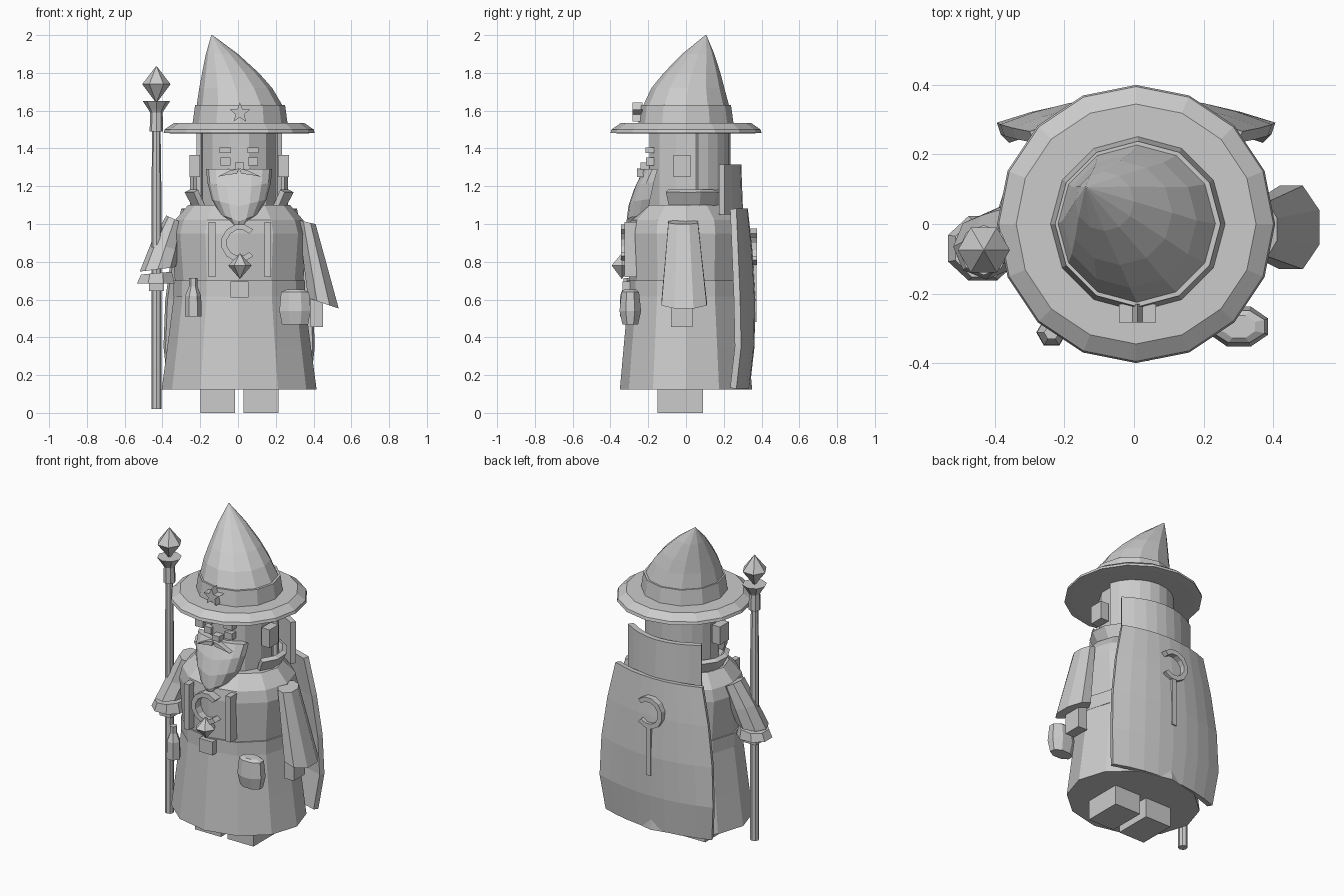
import bpy, bmesh
from math import sin, cos, pi, radians
from mathutils import Vector

if "Cube" in bpy.data.objects:
    bpy.data.objects.remove(bpy.data.objects["Cube"], do_unlink=True)

stone = bpy.data.materials.new("plain grey")
stone.use_nodes = True
stone.diffuse_color = (0.6, 0.6, 0.6, 1)
stone.node_tree.nodes["Principled BSDF"].inputs["Base Color"].default_value = (0.6, 0.6, 0.6, 1)
CX = 0.006


def make(name, verts, faces):
    mesh = bpy.data.meshes.new(name)
    bm = bmesh.new()
    vs = [bm.verts.new(v) for v in verts]
    for f in faces:
        bm.faces.new([vs[i] for i in f])
    bmesh.ops.remove_doubles(bm, verts=bm.verts, dist=1e-5)
    bmesh.ops.recalc_face_normals(bm, faces=bm.faces)
    bm.to_mesh(mesh)
    bm.free()
    mesh.materials.append(stone)
    ob = bpy.data.objects.new(name, mesh)
    bpy.context.collection.objects.link(ob)
    return ob


def loft(name, rings):
    """Skin a list of equal closed rings and cap both ends."""
    n = len(rings[0])
    faces = [(r * n + i, r * n + (i + 1) % n, (r + 1) * n + (i + 1) % n, (r + 1) * n + i)
             for r in range(len(rings) - 1) for i in range(n)]
    faces += [tuple(range(n)), tuple((len(rings) - 1) * n + i for i in range(n))]
    return make(name, [p for r in rings for p in r], faces)


def ring(n, x, y, z, rx, ry, tilt=0, turn=0):
    """Elliptical ring; tilt lowers it along x."""
    pts = []
    for i in range(n):
        a = 2 * pi * i / n + turn
        pts.append(Vector((x + rx * cos(a), y + ry * sin(a), z - tilt * cos(a))))
    return pts


def turned(name, n, x, y, profile, turn=0):
    return loft(name, [ring(n, x, y, z, r, r, turn=turn) for z, r in profile])


def box(name, x0, x1, y0, y1, z0, z1):
    return loft(name, [[(x0, y0, z), (x1, y0, z), (x1, y1, z), (x0, y1, z)] for z in (z0, z1)])


def plate(name, outline, y0, y1):
    """Extrude an x/z outline along y."""
    return loft(name, [[(x, y, z) for x, z in outline] for y in (y0, y1)])


def sheet(name, rows, thickness):
    """Open grid of points, thickened."""
    n = len(rows[0])
    faces = [(r * n + i, r * n + i + 1, (r + 1) * n + i + 1, (r + 1) * n + i)
             for r in range(len(rows) - 1) for i in range(n - 1)]
    ob = make(name, [p for r in rows for p in r], faces)
    mod = ob.modifiers.new("thickness", "SOLIDIFY")
    mod.thickness = thickness
    mod.offset = 0
    return ob


def crescent(name, x, z, r_out, r_in, y0, y1):
    angles = [radians(45 + 30 * i) for i in range(10)]
    pts = [(x + r_out * cos(a), z + r_out * sin(a)) for a in angles]
    pts += [(x + r_in * cos(a), z + r_in * sin(a)) for a in reversed(angles)]
    n = len(angles)
    verts = [(px, y, pz) for y in (y0, y1) for px, pz in pts]
    m = 2 * n
    faces = [(i, (i + 1) % m, (i + 1) % m + m, i + m) for i in range(m)]
    for i in range(n - 1):
        q = (i, i + 1, m - 2 - i, m - 1 - i)
        faces += [q, tuple(k + m for k in q)]
    return make(name, verts, faces)


# Feet and robe
for side, x in (("right", -0.107), ("left", 0.122)):
    box(side + "_foot", x - 0.092, x + 0.092, -0.15, 0.09, 0, 0.14)
loft("robe", [ring(12, CX, 0, z, rx, ry) for z, rx, ry in (
    (0.125, 0.41, 0.35), (0.35, 0.38, 0.33), (0.62, 0.345, 0.305), (0.7, 0.34, 0.30),
    (0.95, 0.36, 0.31), (1.02, 0.34, 0.30), (1.1, 0.27, 0.22))])
loft("belt", [ring(12, CX, 0, z, 0.348, 0.309) for z in (0.615, 0.7)])
box("buckle", -0.04, 0.055, -0.335, -0.29, 0.61, 0.695)

# Chest trim
for side, x in (("right", -0.137), ("left", 0.157)):
    box(side + "_chest_strip", x - 0.018, x + 0.018, -0.325, -0.25, 0.72, 1.01)
crescent("chest_crescent", 0.01, 0.9, 0.1, 0.07, -0.345, -0.28)
turned("chest_gem", 6, 0.01, -0.34, [(0.71, 0.001), (0.78, 0.062), (0.845, 0.001)])

# Head, hair and face
turned("head", 12, CX, 0, [(1.08, 0.2), (1.5, 0.2)], turn=pi / 12)
sheet("hair", [[(CX + 0.222 * cos(a), 0.222 * sin(a), z) for a in
                [radians(15 + 15 * i) for i in range(11)]] for z in (1.1, 1.5)], 0.025)
for side, s in (("right", -1), ("left", 1)):
    cx = CX + s * 0.235
    box(side + "_ear", cx - 0.028, cx + 0.028, -0.065, 0.025, 1.25, 1.365)
    ex = CX + s * 0.073
    box(side + "_eye", ex - 0.026, ex + 0.026, -0.212, -0.17, 1.31, 1.352)
    box(side + "_eyebrow", ex - 0.03, ex + 0.03, -0.215, -0.17, 1.375, 1.405)
    plate(side + "_moustache", [(CX + s * x, z) for x, z in (
        (0, 1.295), (0.05, 1.282), (0.115, 1.25), (0.055, 1.262), (0.012, 1.265))], -0.26, -0.21)
box("nose", -0.017, 0.033, -0.24, -0.18, 1.275, 1.325)

# Beard: half-round slices shrinking to the chin tip
slices = [(1.29, 0.175, -0.15, 0.075), (1.22, 0.168, -0.17, 0.105), (1.13, 0.145, -0.19, 0.115),
          (1.05, 0.10, -0.205, 0.11), (1.01, 0.05, -0.22, 0.085)]
loft("beard", [[(CX + w * cos(pi + pi * i / 8), y + d * sin(pi + pi * i / 8),
                 z + (0.3 * (abs(cos(pi * i / 8)) - 1) * 0.12 if k else 0))
                for i in range(9)] for k, (z, w, y, d) in enumerate(slices)])

# Flared collar, open at the front, and the tall collar behind
arc = [radians(-35 + 25 * i) for i in range(11)]
sheet("robe_collar", [[(CX + r * cos(a), 0.02 + 0.75 * r * sin(a), z) for a in arc]
                      for z, r in ((1.09, 0.235), (1.175, 0.28))], 0.03)


def cloth(z, half, y_mid, y_edge):
    return [(CX + half * t / 4, y_edge + (y_mid - y_edge) * (1 - (t / 4) ** 2), z)
            for t in range(-4, 5)]


sheet("tall_collar", [cloth(1.05, 0.25, 0.285, 0.19), cloth(1.315, 0.25, 0.275, 0.19)], 0.035)
sheet("cape", [cloth(1.08, 0.30, 0.31, 0.25), cloth(0.85, 0.35, 0.335, 0.26),
               cloth(0.6, 0.385, 0.35, 0.27), cloth(0.35, 0.395, 0.345, 0.275),
               cloth(0.13, 0.37, 0.32, 0.25)], 0.035)
crescent("cape_crescent", CX, 0.88, 0.1, 0.07, 0.335, 0.375)
box("cape_bar", CX - 0.015, CX + 0.015, 0.335, 0.373, 0.48, 0.79)

# Hat with a leaning tip
turned("hat_brim", 16, CX, 0, [(1.48, 0.36), (1.482, 0.40), (1.5, 0.395), (1.535, 0.345)])
turned("hat_band", 12, CX + 0.005, 0, [(1.53, 0.252), (1.63, 0.238)])
loft("hat_cone", [ring(12, x, y, z, r, r) for x, y, z, r in (
    (0.01, 0, 1.62, 0.23), (-0.012, 0.01, 1.72, 0.193), (-0.04, 0.032, 1.8, 0.15),
    (-0.085, 0.065, 1.9, 0.085), (-0.138, 0.105, 2.0, 0.003))])
star = [(0.01 + r * sin(pi * i / 5), 1.588 + r * cos(pi * i / 5))
        for i in range(10) for r in ((0.056, 0.024)[i % 2],)]
plate("hat_star", star, -0.283, -0.23)

# Left arm hanging free
loft("left_sleeve", [ring(8, 0.365, -0.015, 1.01, 0.05, 0.085, 0.012, pi / 8),
                     ring(8, 0.452, -0.01, 0.58, 0.088, 0.13, 0.03, pi / 8)])
box("left_hand", 0.385, 0.45, -0.08, 0.035, 0.455, 0.62)

# Right arm reaching to the staff
SX, SY = -0.432, -0.075
loft("right_sleeve", [ring(8, -0.335, -0.01, 1.025, 0.045, 0.08, 0.02),
                      ring(8, -0.385, -0.035, 0.88, 0.075, 0.085, 0.02),
                      ring(8, -0.425, -0.065, 0.76, 0.095, 0.095, -0.012)])
loft("right_cuff", [ring(8, -0.432, -0.07, 0.74, 0.088, 0.09, -0.008, pi / 8),
                    ring(8, -0.435, -0.07, 0.685, 0.108, 0.1, 0, pi / 8)])
box("right_hand", SX - 0.04, SX + 0.04, SY - 0.045, SY + 0.045, 0.645, 0.72)

# Staff and its crystal
turned("staff", 8, SX, SY, [(0.02, 0.027), (0.64, 0.027), (1.2, 0.026), (1.5, 0.022)])
turned("staff_head", 8, SX, SY, [(1.49, 0.036), (1.59, 0.033), (1.61, 0.045), (1.65, 0.072)])
turned("staff_crystal", 6, SX, SY, [(1.645, 0.004), (1.74, 0.075), (1.835, 0.002)])

# Things hung on the belt
loft("pouch", [ring(8, 0.302, -0.295, z, rx, ry, turn=pi / 8) for z, rx, ry in (
    (0.468, 0.075, 0.045), (0.54, 0.09, 0.062), (0.64, 0.08, 0.05), (0.652, 0.05, 0.035))])
turned("vial", 6, -0.237, -0.312, [(0.51, 0.044), (0.62, 0.042), (0.67, 0.022), (0.715, 0.022)])
